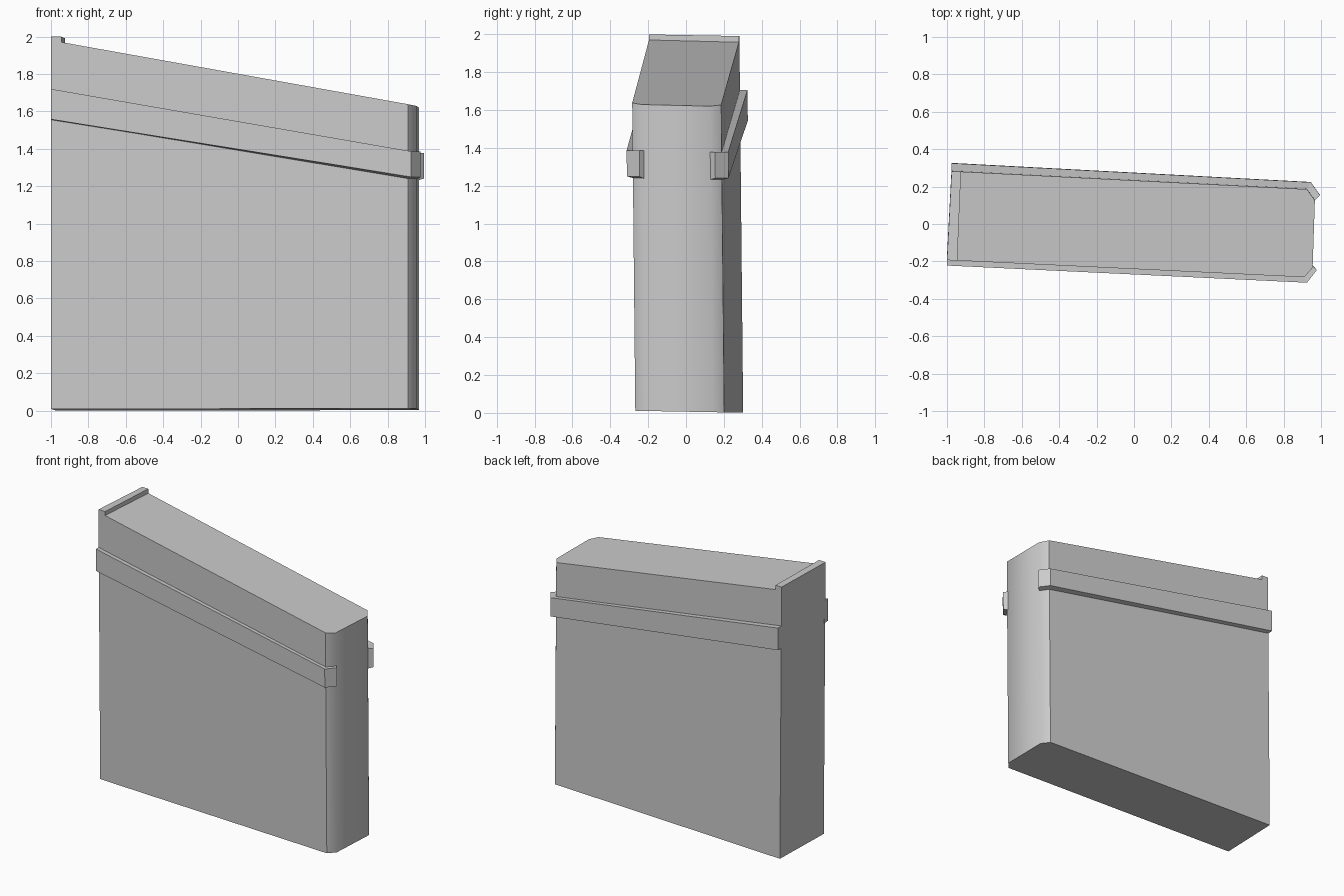
import bpy, bmesh

cube = bpy.data.objects.get("Cube")
if cube:
    bpy.data.objects.remove(cube, do_unlink=True)

grey = bpy.data.materials.new("plain grey")
grey.use_nodes = True
grey.diffuse_color = (0.6, 0.6, 0.6, 1)
grey.node_tree.nodes["Principled BSDF"].inputs["Base Color"].default_value = (0.6, 0.6, 0.6, 1)


def lean(x, y, z):
    """The whole case leans slightly front to back."""
    return (x, y - 0.01 * (z - 1.7), z - 0.018 * y + 0.006)


def finish(name, bm, soft=()):
    """Turn the mesh into an object; only the soft edges blend."""
    bmesh.ops.recalc_face_normals(bm, faces=bm.faces)
    for face in bm.faces:
        face.smooth = True
    for edge in bm.edges:
        edge.smooth = edge in soft
    mesh = bpy.data.meshes.new(name)
    bm.to_mesh(mesh)
    bm.free()
    mesh.materials.append(grey)
    obj = bpy.data.objects.new(name, mesh)
    bpy.context.collection.objects.link(obj)


def prism(name, outline, bottom, top, soft_corners=()):
    """Upright solid over a plan outline, with height rules for both caps."""
    bm = bmesh.new()
    low = [bm.verts.new(lean(x, y, bottom(x))) for x, y in outline]
    high = [bm.verts.new(lean(x, y, top(x))) for x, y in outline]
    bm.faces.new(low)
    bm.faces.new(high)
    n = len(outline)
    for i in range(n):
        j = (i + 1) % n
        bm.faces.new((low[i], low[j], high[j], high[i]))
    soft = {bm.edges.get((low[i], high[i])) for i in soft_corners}
    finish(name, bm, soft)


def band(name, outer, inner):
    """Sloping rail swept along a plan path, level at the hooked end."""
    bm = bmesh.new()
    rings = []
    for (ox, oy), (ix, iy) in zip(outer, inner):
        t = min(1, (ox + 1) / 1.92)
        top = 1.71 - 0.335 * t
        corners = [(ox, oy, top), (ix, iy, top),
                   (ix, iy, 1.545 - 0.318 * t), (ox, oy, 1.548 - 0.31 * t)]
        rings.append([bm.verts.new(lean(*c)) for c in corners])
    for a, b in zip(rings, rings[1:]):
        for i in range(4):
            j = (i + 1) % 4
            bm.faces.new((a[i], a[j], b[j], b[i]))
    bm.faces.new(rings[0])
    bm.faces.new(rings[-1])
    finish(name, bm)


# Main case with a sloping roof and chamfered far end
plan = [(-1, -0.19), (0.91, -0.285), (0.955, -0.235),
        (0.967, 0.125), (0.925, 0.185), (-0.975, 0.285)]
prism("case_body", plan, lambda x: 0, lambda x: 1.96 - 0.18 * (x + 0.94), (2, 3))

# Raised lip across the tall end
prism("roof_lip", [(-1, -0.19), (-0.945, -0.193), (-0.925, 0.282), (-0.975, 0.285)],
      lambda x: 1.9, lambda x: 1.99)

# Side rails that hook around the chamfers
band("front_band", [(-1, -0.222), (0.925, -0.317), (0.977, -0.25)],
     [(-1, -0.18), (0.905, -0.275), (0.952, -0.222)])
band("back_band", [(-0.975, 0.325), (0.945, 0.22), (0.995, 0.15)],
     [(-0.975, 0.275), (0.92, 0.175), (0.962, 0.12)])
